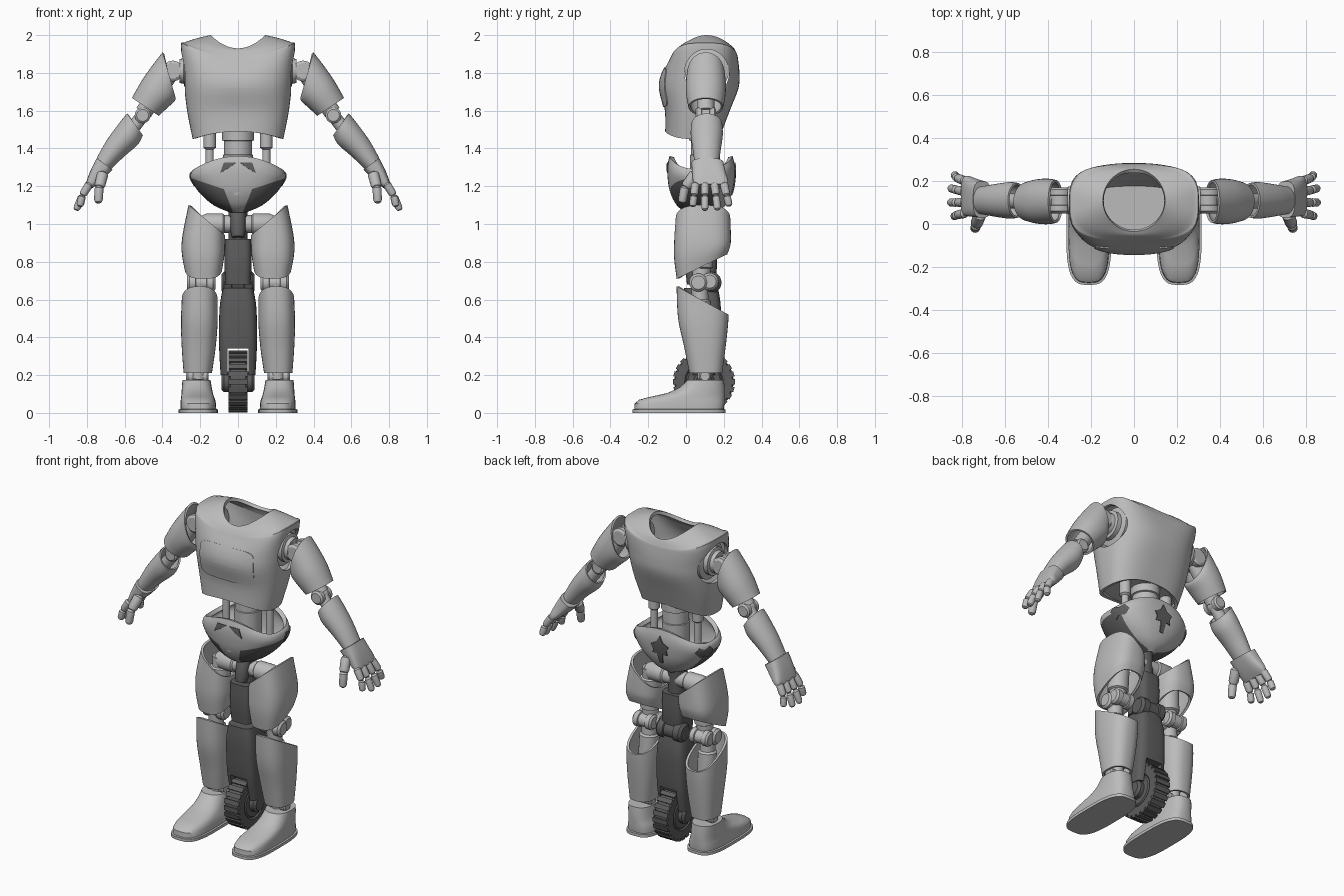
import bpy, bmesh, math
from mathutils import Matrix, Vector
from mathutils.bvhtree import BVHTree

cube = bpy.data.objects.get("Cube")
if cube:
    bpy.data.objects.remove(cube, do_unlink=True)


def material(name, v):
    m = bpy.data.materials.new(name)
    m.use_nodes = True
    m.diffuse_color = (v, v, v, 1)
    m.node_tree.nodes["Principled BSDF"].inputs["Base Color"].default_value = (v, v, v, 1)
    return m


LIGHT = material("light grey shell", 0.5)
DARK = material("dark grey", 0.11)


def smooth(ob, angle=35):
    bpy.ops.object.select_all(action="DESELECT")
    ob.select_set(True)
    bpy.context.view_layer.objects.active = ob
    for mod in list(ob.modifiers):
        bpy.ops.object.modifier_apply(modifier=mod.name)
    bpy.ops.object.shade_smooth_by_angle(angle=math.radians(angle))


def make(name, verts, faces, mat, thick=0, pair=False):
    """Mesh object, optionally thickened inwards and mirrored to the other side."""
    me = bpy.data.meshes.new(name)
    me.from_pydata(verts, [], faces)
    me.materials.append(mat)
    ob = bpy.data.objects.new(("left_" if pair else "") + name, me)
    bpy.context.collection.objects.link(ob)
    if thick:
        mod = ob.modifiers.new("thickness", "SOLIDIFY")
        mod.thickness, mod.offset = thick, -1
    smooth(ob)
    if pair:
        other = bpy.data.objects.new("right_" + name, ob.data.copy())
        other.data.transform(Matrix.Scale(-1, 4, (1, 0, 0)))
        other.data.flip_normals()
        bpy.context.collection.objects.link(other)
    return ob


def frame(a, b):
    """Frame at a, with z pointing to b."""
    z = (Vector(b) - Vector(a)).normalized()
    x = Vector((0, 1, 0) if abs(z.y) < 0.9 else (1, 0, 0)).cross(z).normalized()
    m = Matrix((x, z.cross(x), z)).transposed().to_4x4()
    m.translation = a
    return m


def refine(rings, steps):
    out = []
    for i in range(len(rings) - 1):
        q = [rings[max(0, min(len(rings) - 1, i + k))] for k in (-1, 0, 1, 2)]
        for s in range(steps):
            t = s / steps
            out.append([b + 0.5 * t * (c - a + t * (2*a - 5*b + 4*c - d + t * (3*(b - c) + d - a)))
                        for a, b, c, d in zip(*q)])
    return out + [rings[-1]]


def loft(name, rings, mat=LIGHT, m=Matrix(), n=40, steps=4, thick=0, caps=False, pair=False):
    """Ring: z, centre x, centre y, radius x, radius y, squareness, tilt x, tilt y, saddle."""
    full = [tuple(r) + (2, 0, 0, 0)[len(r) - 5:] for r in rings]
    verts, faces = [], []
    full = refine(full, steps) if steps > 1 else full
    for z, cx, cy, rx, ry, p, tx, ty, sad in full:
        for k in range(n):
            c, s = math.cos(math.tau * k / n), math.sin(math.tau * k / n)
            u = math.copysign(abs(c) ** (2 / p), c)
            v = math.copysign(abs(s) ** (2 / p), s)
            verts.append(m @ Vector((cx + rx*u, cy + ry*v, z + tx*u + ty*v + sad*u*u)))
    for i in range(len(full) - 1):
        for k in range(n):
            j = (k + 1) % n
            faces.append((i*n + k, i*n + j, i*n + n + j, i*n + n + k))
    if caps:
        faces += [tuple(range(n))[::-1], tuple(range(len(verts) - n, len(verts)))]
    return make(name, verts, faces, mat, thick, pair)


def rod(name, a, b, r, mat=LIGHT, pair=False, profile=((0, 1), (1, 1)), n=24):
    length = (Vector(b) - Vector(a)).length
    rings = [(t * length, 0, 0, r * k, r * k) for t, k in profile]
    return loft(name, rings, mat, frame(a, b), n, 1, caps=True, pair=pair)


CAPPED = ((0, .75), (.08, 1), (.3, 1), (.32, .85), (.68, .85), (.7, 1), (.92, 1), (1, .75))
FINGER = ((0, .6), (.12, 1), (.8, .95), (.94, .75), (1, .4))


def cut(ob, cutter):
    mod = ob.modifiers.new("cut", "BOOLEAN")
    mod.operation, mod.solver, mod.object = "DIFFERENCE", "EXACT", cutter
    cutter.hide_render = True
    smooth(ob)
    bpy.data.objects.remove(cutter, do_unlink=True)


def patch(name, target, outline, mat, axis=1, side=-1, pair=False):
    """Thin plate laid on the target, filled from the outline's centre."""
    tree = BVHTree.FromPolygons([v.co for v in target.data.vertices],
                                [tuple(p.vertices) for p in target.data.polygons])
    pts = [Vector(p) for p in outline]
    pts = [a.lerp(b, k / 4) for a, b in zip(pts, pts[1:] + pts[:1]) for k in range(4)]
    mid, n, loops = sum(pts, Vector((0, 0))) / len(pts), len(pts), 8
    verts, faces = [], []
    for i in range(loops + 1):
        for p in pts:
            u, z = mid.lerp(p, max(i, 0.02) / loops)
            ray = Vector((0, 0, 0))
            ray[axis] = -side
            start = Vector((u, 0, z)) if axis == 1 else Vector((0, u, z))
            hit = tree.ray_cast(start - 2 * ray, ray)[0]
            verts.append((hit or start) - 0.006 * ray)
    flip = (side < 0) == (axis == 1)
    for i in range(loops):
        for k in range(n):
            j = (k + 1) % n
            f = (i*n + k, i*n + n + k, i*n + n + j, i*n + j)
            faces.append(f if flip else f[::-1])
    return make(name, verts, faces, mat, 0.009, pair)


# Torso shell with neck and arm openings
torso = loft("torso", [
    (1.49, 0, .04, .24, .15, 2.6, 0, 0, -.04), (1.6, 0, .06, .268, .172, 2.7, 0, 0, -.01),
    (1.72, 0, .07, .284, .208, 2.6), (1.8, 0, .08, .293, .203, 2.8, 0, 0, .02),
    (1.875, 0, .097, .302, .178, 3.4, 0, 0, .072), (1.895, 0, .1, .285, .17, 3, 0, 0, .066),
    (1.92, 0, .104, .215, .156, 2.4, 0, 0, .064), (1.93, 0, .11, .145, .145, 2, 0, 0, .07)], n=72, thick=.02)
cut(torso, loft("arm_cutter", [(0, 0, 0, .125, .118), (1, 0, 0, .125, .118)],
                m=frame((-.5, .11, 1.8), (.5, .11, 1.8)), n=48, steps=1, caps=True))
loft("torso_base", [(1.49, 0, .045, .225, .135, 2.6), (1.51, 0, .045, .23, .14, 2.6)], steps=1, caps=True)
panel = []
for k in range(40):
    c, s = math.cos(math.tau * k / 40), math.sin(math.tau * k / 40)
    panel.append((math.copysign(abs(c) ** .3, c) * .185, 1.725 + math.copysign(abs(s) ** .3, s) * .105))
patch("chest_panel", torso, panel, LIGHT)

# Waist column and side struts
rod("waist_column", (0, .1, 1.2), (0, .1, 1.5), .08, n=40,
    profile=((0, 1), (.55, 1), (.56, .93), (.8, .93), (.81, 1.05), (1, 1.05)))
rod("waist_strut", (.15, .1, 1.2), (.15, .1, 1.5), .033, pair=True,
    profile=((0, .65), (.65, .65), (.68, 1), (1, 1)))

# Pelvis bowl with dark lower sides
pelvis = loft("pelvis", [
    (1.06, 0, .08, .04, .08), (1.1, 0, .08, .13, .13, 2.2), (1.17, 0, .08, .208, .165, 2.4),
    (1.25, 0, .08, .25, .178, 2.6, 0, 0, -.01), (1.31, 0, .08, .248, .178, 2.7, 0, 0, -.035),
    (1.36, 0, .08, .234, .167, 2.7, 0, 0, -.07)], n=64, thick=.025)
bm = bmesh.new()
bm.from_mesh(pelvis.data)
for co, no in [((0, 0, 1.16), (-.33, 0, 1)), ((0, 0, 1.16), (.33, 0, 1)), ((.025, 0, 1.06), (1, 0, -.4)),
               ((-.025, 0, 1.06), (-1, 0, -.4)), ((0, .16, 0), (0, 1, 0))]:
    bmesh.ops.bisect_plane(bm, geom=bm.verts[:] + bm.edges[:] + bm.faces[:], plane_co=co, plane_no=no)
for f in bm.faces:
    c = f.calc_center_median()
    x = abs(c.x)
    f.material_index = int(c.y < .16 and c.z < 1.16 + .33 * x and x > .025 + .4 * (c.z - 1.06))
bm.to_mesh(pelvis.data)
bm.free()
pelvis.data.materials.append(DARK)
patch("pelvis_front_mark", pelvis, [(.01, 1.325), (.05, 1.295), (.095, 1.27), (.075, 1.325)], DARK, pair=True)
star = [(0, 1.325), (-.022, 1.285), (-.06, 1.265), (-.045, 1.24), (-.05, 1.21), (-.018, 1.215), (-.012, 1.15)]
patch("pelvis_back_mark", pelvis, star + [(-u, z) for u, z in star[:0:-1]], DARK, side=1)
patch("pelvis_side_mark", pelvis, [(.12, 1.2), (.15, 1.22), (.18, 1.215), (.21, 1.25), (.19, 1.28), (.16, 1.262),
                                   (.12, 1.275), (.1, 1.25)], DARK, axis=0, side=1, pair=True)

# Hips
rod("hip_axle", (-.2, .09, 1.0), (.2, .09, 1.0), .055, profile=CAPPED)
rod("hip_block", (0, .03, .93), (0, .07, 1.09), .04, DARK, profile=((0, .8), (.2, 1), (.8, 1), (1, .5)))
rod("hip_post", (0, .09, .9), (0, .09, 1.25), .05, DARK)

# Legs
loft("thigh", [
    (.775, .183, .085, .1, .134, 2.8, 0, .065), (.85, .184, .085, .114, .148, 2.8, 0, .03),
    (.92, .181, .088, .113, .15, 2.8, .02), (1.02, .165, .09, .097, .145, 2.7, .08)],
    thick=.014, pair=True)
rod("thigh_core", (.19, .08, .7), (.18, .09, 1.02), .06, pair=True,
    profile=((0, .8), (.2, .8), (.22, 1), (.8, 1), (.82, .8), (1, .8)))
rod("knee", (.12, .065, .69), (.27, .065, .69), .048, pair=True, profile=CAPPED)
rod("knee_rear", (.13, .125, .695), (.26, .125, .695), .046, pair=True, profile=CAPPED)
loft("shin", [
    (.21, .213, .105, .075, .087, 2.5), (.35, .208, .1, .09, .11, 2.5),
    (.48, .205, .09, .097, .132, 2.5, 0, -.02), (.595, .203, .088, .095, .138, 2.5, 0, -.075)],
    thick=.014, pair=True)
rod("shin_core", (.21, .1, .18), (.2, .07, .69), .055, pair=True,
    profile=((0, .7), (.15, .7), (.17, 1), (.8, 1), (.82, .8), (1, .8)))
rod("ankle", (.155, .1, .195), (.275, .1, .195), .032, pair=True, profile=CAPPED)
loft("foot", [
    (0, .21, -.037, .105, .247, 3.2), (.018, .21, -.037, .105, .247, 3.2), (.02, .21, -.037, .095, .237, 3.2),
    (.05, .211, -.034, .094, .238, 3.2), (.07, .212, -.022, .091, .226, 3), (.085, .214, .008, .087, .197, 2.8),
    (.105, .216, .053, .083, .152, 2.5), (.135, .218, .086, .079, .119, 2.4), (.175, .22, .105, .074, .095, 2.4)],
    steps=1, caps=True, pair=True)

# Middle leg with wheel
loft("middle_thigh", [(.68, 0, .08, .068, .075, 4), (.8, 0, .08, .072, .085, 4), (.92, 0, .08, .07, .08, 4)],
     DARK, caps=True)
rod("middle_knee", (-.088, .13, .69), (.088, .13, .69), .058, DARK, profile=CAPPED)
fork = loft("middle_shin", [(.2, 0, .095, .092, .06, 4), (.35, 0, .09, .1, .09, 4),
                            (.55, 0, .085, .098, .1, 4), (.66, 0, .08, .08, .09, 4)], DARK, caps=True)
cut(fork, loft("wheel_cutter", [(.1, 0, .095, .056, .3, 8), (.34, 0, .095, .056, .3, 8)], steps=1, caps=True))
rod("wheel_axle", (-.088, .095, .165), (.088, .095, .165), .055, DARK, profile=CAPPED)
rod("wheel", (-.05, .095, .165), (.05, .095, .165), .157, DARK, n=48,
    profile=((0, .55), (.08, .6), (0, .65), (0, .95), (.1, 1), (.9, 1), (1, .95), (1, .65), (.92, .6), (1, .55)))
bm = bmesh.new()
for k in range(24):
    turn = Matrix.Translation((0, .095, .165)) @ Matrix.Rotation(math.tau * k / 24, 4, "X")
    bmesh.ops.create_cube(bm, size=1, matrix=turn @ Matrix.Translation((0, 0, .151)) @ Matrix.Diagonal((.1, .028, .026, 1)))
tread = make("wheel_tread", [], [], DARK)
bm.to_mesh(tread.data)
bm.free()

# Shoulders and upper arms
rod("shoulder_disc", (.22, .11, 1.81), (.31, .11, 1.81), .09, pair=True,
    profile=((0, 1.3), (.3, 1.3), (.4, .95), (.7, .95), (.75, .75), (1, .7)))
rod("shoulder_joint", (.345, .05, 1.81), (.345, .17, 1.81), .055, pair=True, profile=CAPPED)
rod("upper_arm_core", (.5, .105, 1.59), (.35, .105, 1.81), .045, pair=True)
loft("upper_arm", [
    (0, 0, 0, .086, .092), (.08, -.003, 0, .096, .104, 2.1, .02), (.15, -.01, 0, .102, .106, 2.1, .04),
    (.21, -.01, 0, .095, .1, 2.1, .08)], m=frame((.49, .105, 1.62), (.37, .105, 1.8)), thick=.012, pair=True)

# Elbows and forearms
rod("elbow", (.505, .05, 1.575), (.505, .16, 1.575), .042, pair=True, profile=CAPPED)
rod("forearm_core", (.72, .11, 1.29), (.505, .105, 1.575), .035, pair=True)
loft("forearm", [
    (0, 0, 0, .048, .064), (.1, 0, 0, .063, .075), (.2, -.007, 0, .074, .085, 2, .01),
    (.265, -.003, 0, .068, .082, 2, .02)], m=frame((.71, .11, 1.32), (.54, .11, 1.54)), thick=.01, pair=True)

# Hands
rod("wrist", (.72, .07, 1.305), (.72, .15, 1.305), .03, pair=True, profile=CAPPED)
loft("palm", [(0, 0, 0, .02, .09, 3), (.03, 0, 0, .03, .093, 3.2), (.08, 0, -.008, .042, .089, 3.2),
              (.145, 0, -.016, .052, .085, 3)], m=frame((.79, .13, 1.2), (.705, .13, 1.32)), caps=True, pair=True)
for name, y, tip, reach in [("index", .05, .035, -.012), ("middle", .1, .1, .008),
                            ("ring", .15, .167, .006), ("little", .2, .23, -.014)]:
    base, mid, end = (.785, y, 1.215), (.825, (y + tip) / 2, 1.15), (.85 + reach, tip, 1.08 - reach)
    rod(name + "_finger_base", base, mid, .022, pair=True, profile=FINGER, n=16)
    rod(name + "_finger_tip", mid, end, .02, pair=True, profile=FINGER, n=16)
rod("thumb_base", (.715, .05, 1.27), (.735, -.005, 1.19), .03, pair=True, profile=FINGER, n=16)
rod("thumb_tip", (.735, -.005, 1.2), (.74, -.022, 1.11), .024, pair=True, profile=FINGER, n=16)
